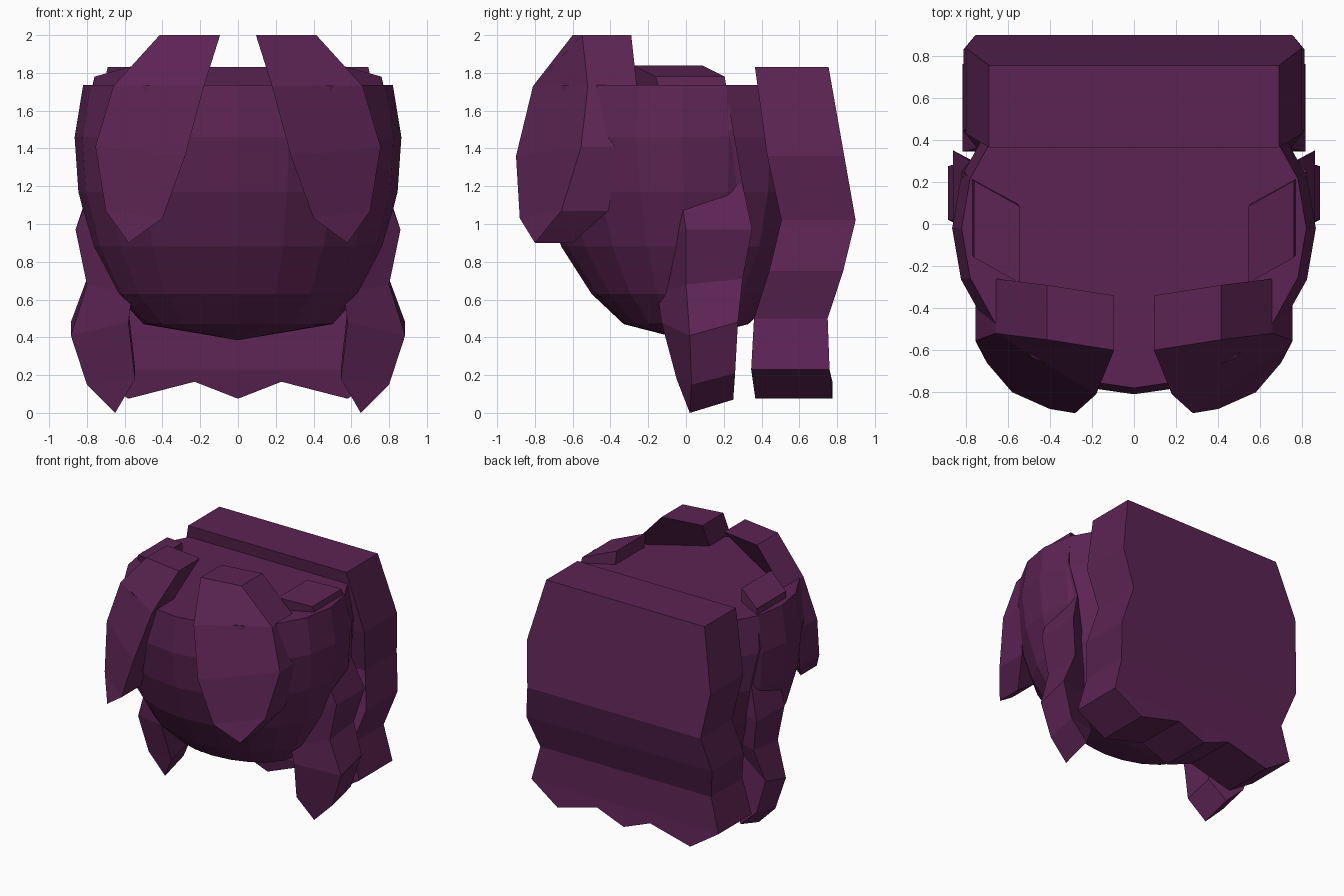
import bpy, bmesh, math
from mathutils import Vector

if "Cube" in bpy.data.objects:
    bpy.data.objects.remove(bpy.data.objects["Cube"])

purple = bpy.data.materials.new("dark purple hair")
purple.diffuse_color = (0.108, 0.0176, 0.088, 1)
purple.use_nodes = True
purple.node_tree.nodes["Principled BSDF"].inputs["Base Color"].default_value = purple.diffuse_color


def finish(name, bm):
    bmesh.ops.remove_doubles(bm, verts=bm.verts, dist=0.0005)
    bmesh.ops.recalc_face_normals(bm, faces=bm.faces)
    me = bpy.data.meshes.new(name)
    bm.to_mesh(me)
    bm.free()
    me.materials.append(purple)
    ob = bpy.data.objects.new(name, me)
    bpy.context.collection.objects.link(ob)


def thick_sheet(name, rows, offsets, sign=1):
    """Grid of points (rows) thickened by one offset vector per row."""
    bm = bmesh.new()

    def layer(use):
        return [[bm.verts.new(((p[0] + o[0] * use) * sign, p[1] + o[1] * use, p[2] + o[2] * use))
                 for p in row] for row, o in zip(rows, offsets)]
    front, back = layer(0), layer(1)
    n, m = len(rows), len(rows[0])
    for g in (front, back):
        for i in range(n - 1):
            for j in range(m - 1):
                bm.faces.new((g[i][j], g[i][j + 1], g[i + 1][j + 1], g[i + 1][j]))
    rim = [(0, j) for j in range(m)] + [(i, m - 1) for i in range(1, n)]
    rim += [(n - 1, j) for j in range(m - 2, -1, -1)] + [(i, 0) for i in range(n - 2, 0, -1)]
    for (a, b), (c, d) in zip(rim, rim[1:] + rim[:1]):
        bm.faces.new((front[a][b], front[c][d], back[c][d], back[a][b]))
    finish(name, bm)


# Rounded cap with a flat top: z, x radius, y radius, y centre
rings = [(1.735, .82, .76, -.02), (1.46, .865, .79, -.02), (1.17, .845, .755, -.01),
         (.88, .77, .66, 0), (.63, .65, .50, 0), (.47, .50, .33, 0)]
bm = bmesh.new()
SEG = 20
loops = [[bm.verts.new((rx * math.sin(math.tau * k / SEG), cy - ry * math.cos(math.tau * k / SEG), z))
          for k in range(SEG)] for z, rx, ry, cy in rings]
bm.faces.new(loops[0])
for a, b in zip(loops, loops[1:]):
    for k in range(SEG):
        q = (k + 1) % SEG
        bm.faces.new((a[k], a[q], b[q], b[k]))
tip = bm.verts.new((0, 0, .385))
for k in range(SEG):
    bm.faces.new((loops[-1][k], loops[-1][(k + 1) % SEG], tip))
finish("hair_cap", bm)

# Front bangs: outer and inner edge points from top to tip
bang = [[(.415, -.55, 2.0), (.095, -.60, 2.0)],
        [(.66, -.52, 1.73), (.18, -.81, 1.73)],
        [(.755, -.555, 1.41), (.28, -.90, 1.36)],
        [(.70, -.66, 1.07), (.40, -.88, 1.03)],
        [(.58, -.80, .90), (.58, -.80, .90)]]
bang_off = [(0, .26, 0), (0, .26, 0), (0, .2, 0), (0, .25, 0), (0, .2, 0)]

# Side locks: run from the crown plate down through the cap to a tip
lock = [[(.76, -.16, 1.78), (.545, -.28, 1.84)],
        [(.81, -.08, 1.48), (.55, -.22, 1.5)],
        [(.78, -.03, 1.18), (.55, -.18, 1.2)],
        [(.86, 0, .97), (.56, -.16, .95)],
        [(.80, 0, .68), (.56, -.15, .63)],
        [(.885, .02, .41), (.58, -.13, .48)],
        [(.80, .03, .15), (.545, -.05, .18)],
        [(.65, .02, .0), (.65, .02, .0)]]
lock_off = [(0, .365, 0), (.01, .33, .02), (0, .33, .03), (0, .35, 0),
            (0, .30, .03), (0, .255, .07), (0, .23, .06), (0, .23, .07)]

for side, sign in (("left", -1), ("right", 1)):
    thick_sheet(side + "_bang", bang, bang_off, sign)
    thick_sheet(side + "_side_lock", lock, lock_off, sign)

# Back hair slab: z, half width, front y, back y, with a zigzag hem
slab = [(1.83, .69, .365, .755), (1.36, .80, .43, .838), (1.02, .755, .505, .898),
        (.75, .81, .44, .832), (.50, .745, .36, .75), (.23, .815, .345, .76),
        (.075, .58, .367, .775)]
rows = []
for z, w, y0, y1 in slab:
    hem = .09 if z < .1 else 0
    rows.append([(x, y0, z + (hem if abs(x) == .23 else 0)) for x in (-w, -.23, 0, .23, w)])
thick_sheet("back_hair", rows, [(0, y1 - y0, 0) for z, w, y0, y1 in slab])
